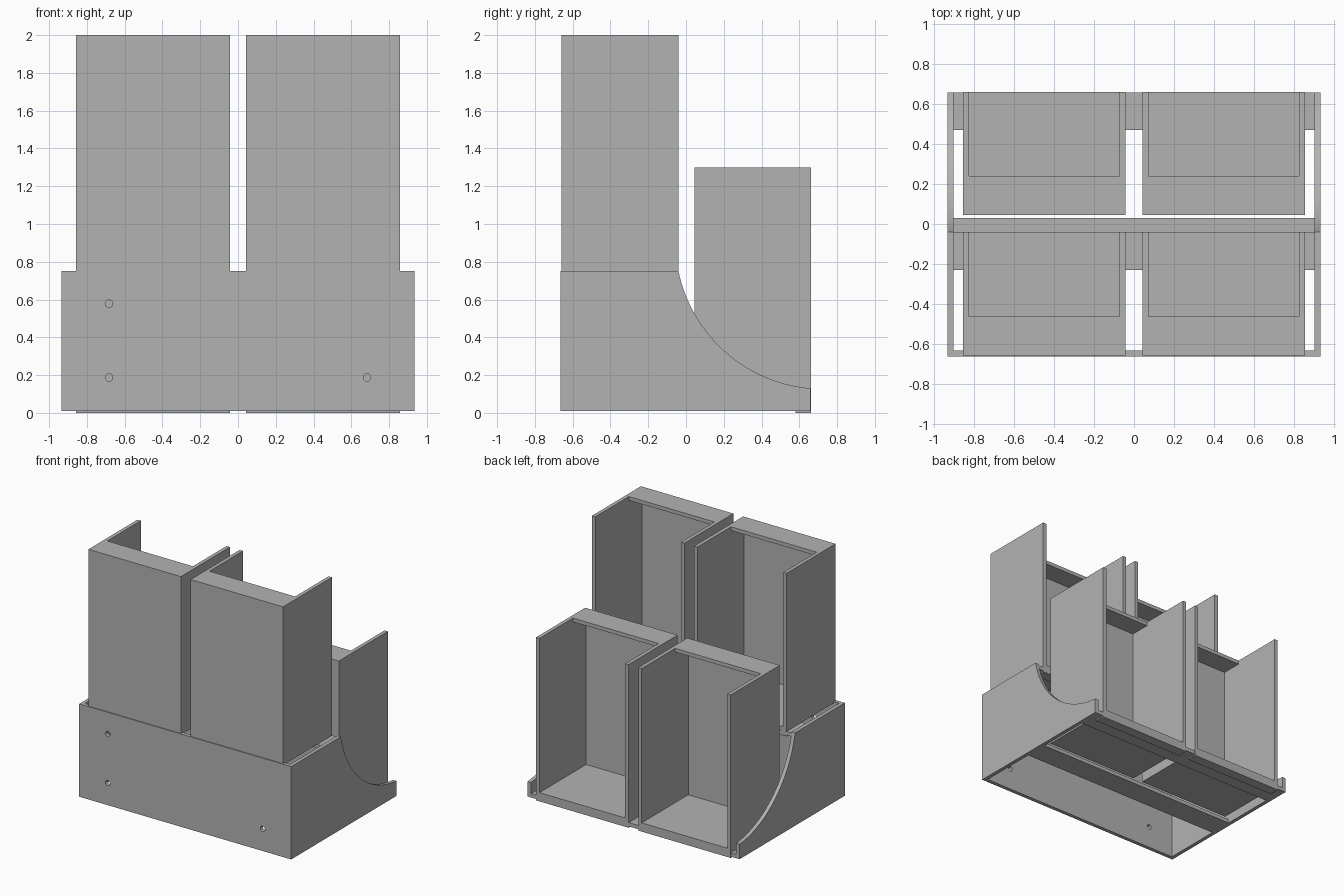
import bpy, bmesh, math

if "Cube" in bpy.data.objects:
    bpy.data.objects.remove(bpy.data.objects["Cube"], do_unlink=True)

grey = bpy.data.materials.new("plain grey")
grey.use_nodes = True
COLOUR = (0.45, 0.45, 0.45, 1)
grey.diffuse_color = COLOUR
grey.node_tree.nodes["Principled BSDF"].inputs["Base Color"].default_value = COLOUR


def finish(name, bm):
    bmesh.ops.recalc_face_normals(bm, faces=bm.faces)
    mesh = bpy.data.meshes.new(name)
    bm.to_mesh(mesh)
    bm.free()
    mesh.materials.append(grey)
    obj = bpy.data.objects.new(name, mesh)
    bpy.context.collection.objects.link(obj)
    return obj


def box(name, x, y, z):
    """Box from (min, max) pairs."""
    bm = bmesh.new()
    bmesh.ops.create_cube(bm, size=1)
    for v in bm.verts:
        v.co = [(a + b) / 2 + c * (b - a) for (a, b), c in zip((x, y, z), v.co)]
    return finish(name, bm)


def extrude_x(name, profile, x0, x1):
    """Extrude a (y, z) outline along x."""
    bm = bmesh.new()
    face = bm.faces.new([bm.verts.new((x0, y, z)) for y, z in profile])
    geom = bmesh.ops.extrude_face_region(bm, geom=[face])["geom"]
    for v in geom:
        if isinstance(v, bmesh.types.BMVert):
            v.co.x = x1
    return finish(name, bm)


T = 0.03             # board thickness
HALF = 0.935         # half width of the base
FRONT, BACK = -0.665, 0.66
LOW, HIGH = 0.01, 0.75

# Base side walls with a concave sweep from the high step to the low step
cy, cz = 0.74, 0.90
start = math.atan2(HIGH - cz, -0.04 - cy) % math.tau
end = math.atan2(0.13 - cz, BACK - cy) % math.tau
r0 = math.hypot(-0.04 - cy, HIGH - cz)
r1 = math.hypot(BACK - cy, 0.13 - cz)
side = [(BACK, LOW), (FRONT, LOW), (FRONT, HIGH)]
STEPS = 32
for i in range(STEPS + 1):
    t = i / STEPS
    a, r = start + (end - start) * t, r0 + (r1 - r0) * t
    side.append((cy + r * math.cos(a), cz + r * math.sin(a)))
extrude_x("base_side_left", side, HALF - T, HALF)
extrude_x("base_side_right", side, -HALF, T - HALF)

# Base front panel with four screw holes
inner = HALF - T
panel = box("base_front", (-inner, inner), (FRONT, FRONT + T), (LOW, HIGH))
bm = bmesh.new()
for x in (-0.683, 0.683):
    for z in (0.187, 0.578):
        ring = bmesh.ops.create_cone(bm, cap_ends=True, segments=24, radius1=0.02,
                                     radius2=0.02, depth=0.2)["verts"]
        for v in ring:
            px, py, pz = v.co
            v.co = (x + px, FRONT + pz, z + py)
cutter = finish("hole_cutter", bm)
cutter.hide_render = True
cutter.hide_viewport = True
cutter.display_type = 'WIRE'
cut = panel.modifiers.new("holes", 'BOOLEAN')
cut.operation = 'DIFFERENCE'
cut.object = cutter

# Cross boards carrying the bins
box("rear_shelf", (-inner, inner), (0.47, BACK), (LOW, LOW + T))
box("middle_brace", (-inner, inner), (-0.16, 0.03), (LOW, LOW + T))
box("upper_shelf", (-inner, inner), (-0.23, -0.04), (0.71, 0.71 + T))


def bin_unit(name, x0, x1, y, z):
    """Bin open at the back, with a partial top and a lip below the floor."""
    y1 = y + 0.617
    top = z + 1.3
    box(name + "_side_a", (x0, x0 + T), (y, y1), (z + 0.04, top))
    box(name + "_side_b", (x1 - T, x1), (y, y1), (z + 0.04, top))
    box(name + "_front", (x0 + T, x1 - T), (y, y + T), (z + 0.04, top))
    box(name + "_floor", (x0 + T, x1 - T), (y + T, y1), (z + 0.04, z + 0.07))
    box(name + "_top", (x0 + T, x1 - T), (y + T, y + 0.195), (top - T, top))
    box(name + "_lip", (x0, x1), (y + 0.535, y1), (z, z + 0.04))


# Two low bins at the back, two raised bins at the front
for label, y, z in (("rear_bin", 0.045, 0), ("front_bin", -0.658, 0.7)):
    bin_unit(label + "_left", 0.043, 0.858, y, z)
    bin_unit(label + "_right", -0.858, -0.043, y, z)
